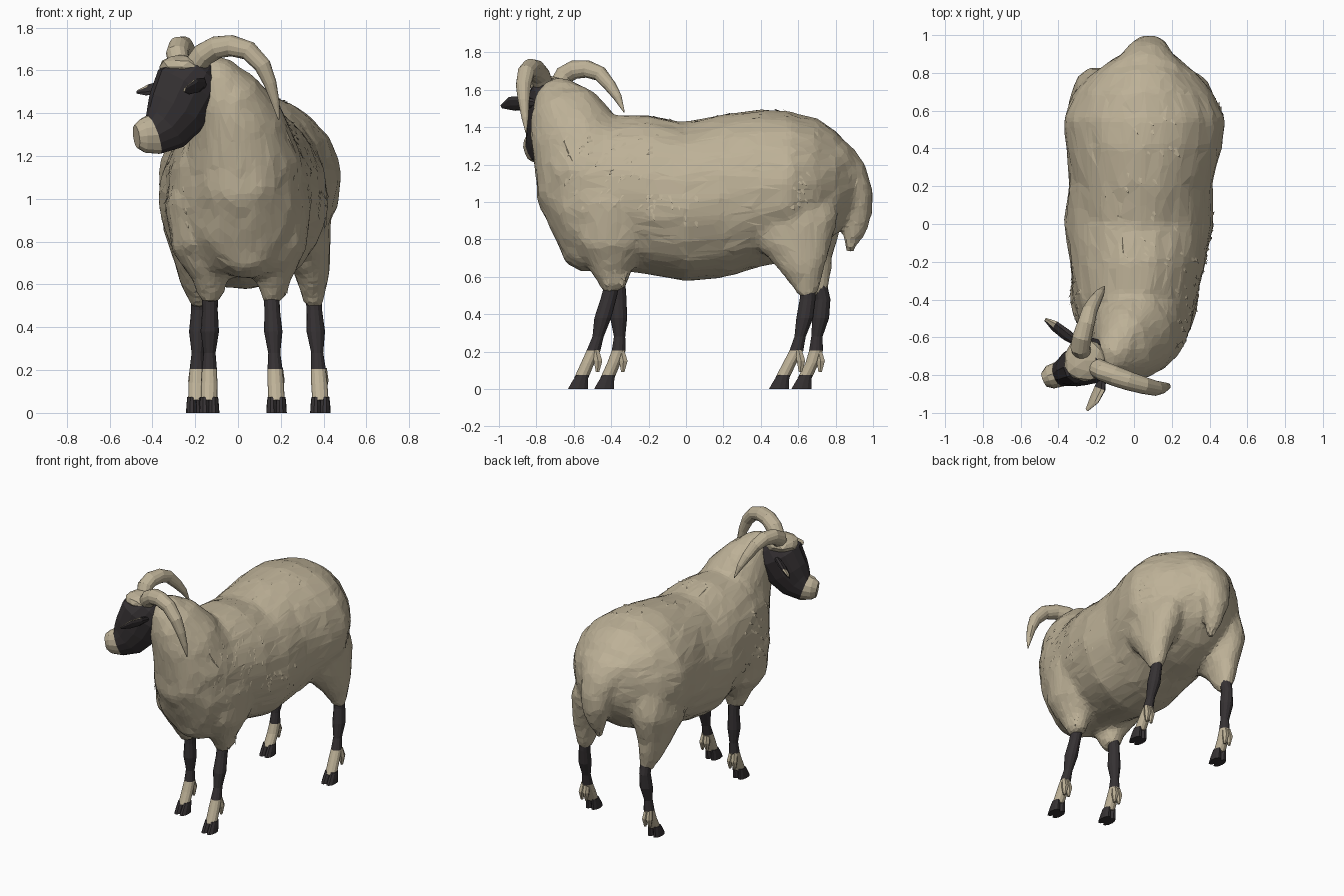
import bpy, bmesh, math, random
from mathutils import Vector, noise
from mathutils.bvhtree import BVHTree

random.seed(4)


def material(name, rgb):
    m = bpy.data.materials.new(name)
    m.diffuse_color = (*rgb, 1)
    return m


TAN = material("wool tan", (0.51, 0.44, 0.31))
DARK = material("dark skin", (0.036, 0.031, 0.033))


def loft(bm, pts, n=8, side=(1, 0, 0), tangent=None, segs=None, jitter=0):
    """Skin elliptical rings (x, y, z, half_side, half_other) along a path."""
    rings, faces = [], []
    for i, p in enumerate(pts):
        a, b = pts[max(i - 1, 0)], pts[min(i + 1, len(pts) - 1)]
        t = Vector(tangent) if tangent else (Vector(b[:3]) - Vector(a[:3])).normalized()
        s = Vector(side)
        s = (s - s.dot(t) * t).normalized()
        u = t.cross(s)
        ring = []
        for k in range(n):
            r, w = 1 + random.uniform(-jitter, jitter), k * math.tau / n
            ring.append(bm.verts.new(Vector(p[:3]) + s * p[3] * r * math.cos(w)
                                     + u * p[4] * r * math.sin(w)))
        rings.append(ring)
    for i in range(len(pts) - 1):
        for k in range(n):
            f = bm.faces.new((rings[i][k], rings[i][(k + 1) % n],
                              rings[i + 1][(k + 1) % n], rings[i + 1][k]))
            f.material_index = segs[i] if segs else 0
            faces.append(f)
    for ring, j in ((rings[0], 0), (rings[-1], -1)):
        f = bm.faces.new(ring)
        f.material_index = segs[j] if segs else 0
        faces.append(f)
    bmesh.ops.recalc_face_normals(bm, faces=faces)
    return faces


def add(name, bm, *mats):
    me = bpy.data.meshes.new(name)
    bm.to_mesh(me)
    bm.free()
    for m in mats:
        me.materials.append(m)
    ob = bpy.data.objects.new(name, me)
    bpy.context.collection.objects.link(ob)
    return ob


# ---- Fleece: trunk, neck, thighs, shoulders and tail fused into one skin
bm = bmesh.new()
trunk = [  # y, centre x, half width, top, bottom
    (0.92, .07, .08, 1.22, 1.00), (0.88, .065, .16, 1.28, .93), (0.8, .055, .265, 1.37, .83),
    (0.7, .05, .36, 1.44, .75), (0.55, .055, .425, 1.48, .69), (0.4, .052, .405, 1.49, .66),
    (0.2, .035, .375, 1.465, .60), (0, .025, .39, 1.42, .58), (-.2, .02, .355, 1.46, .62),
    (-.4, .005, .32, 1.46, .64), (-.55, .01, .29, 1.45, .64), (-.65, .02, .23, 1.40, .71),
    (-.74, .02, .16, 1.30, .90), (-.79, .02, .08, 1.2, 1.0)]
loft(bm, [(x, y, (t + b) / 2, w, (t - b) / 2) for y, x, w, t, b in trunk], 24, tangent=(0, 1, 0))
# Neck
loft(bm, [(.03, -.40, 1.0, .27, .33), (.02, -.52, 1.2, .265, .305), (-.01, -.60, 1.36, .215, .24),
          (-.06, -.655, 1.5, .155, .185), (-.11, -.69, 1.59, .095, .115),
          (-.14, -.70, 1.64, .04, .04)], 20)
# Brisket bulge between the front legs
loft(bm, [(.04, -.42, .72, .12, .08), (.035, -.55, .74, .17, .11), (.035, -.64, .79, .12, .11),
          (.035, -.68, .84, .05, .06)], 14, tangent=(0, 1, 0))
for x0, x1, x2 in ((-.20, -.18, -.13), (.20, .19, .16)):
    loft(bm, [(x0, -.38, 1.0, .14, .22), (x1, -.40, .78, .125, .19),
              (x2, -.40, .64, .085, .11), (x2, -.385, .53, .048, .055)], 14)
loft(bm, [(.22, .50, 1.1, .2, .26), (.30, .58, .85, .135, .24), (.345, .63, .66, .078, .12),
          (.355, .65, .5, .035, .045)], 14)
loft(bm, [(-.12, .55, 1.1, .2, .26), (-.21, .61, .85, .135, .23), (-.2, .665, .66, .078, .12),
          (-.18, .71, .5, .035, .045)], 14)
loft(bm, [(.065, .80, 1.24, .20, .10), (.07, .88, 1.15, .14, .085), (.08, .92, 1.05, .105, .078),
          (.08, .925, .95, .09, .065), (.08, .90, .85, .055, .055), (.08, .87, .74, .016, .02)], 14)
fleece = add("fleece_body", bm, TAN)
mod = fleece.modifiers.new("fuse", 'REMESH')
mod.mode, mod.voxel_size = 'VOXEL', 0.024
mod = fleece.modifiers.new("soften", 'SMOOTH')
mod.factor, mod.iterations = 0.5, 4
mod = fleece.modifiers.new("facet", 'DECIMATE')
mod.ratio = 0.3
dg = bpy.context.evaluated_depsgraph_get()
me = bpy.data.meshes.new_from_object(fleece.evaluated_get(dg))
fleece.modifiers.clear()
fleece.data = me
for v in me.vertices:  # lumpy wool
    v.co += v.normal * (0.006 + 0.008 * noise.noise(v.co * 9) + 0.004 * noise.noise(v.co * 25))
for p in me.polygons:
    p.use_smooth = False
    p.material_index = 0
if not me.materials:
    me.materials.append(TAN)

# ---- Wool locks scattered over shoulders, haunches and back
tree = BVHTree.FromPolygons([v.co.copy() for v in me.vertices],
                            [tuple(p.vertices) for p in me.polygons])
bm = bmesh.new()
regions = [  # count, ray start, spread, ray direction, lock direction
    (45, (1, -.38, 1.18), (0, .25, .2), (-1, 0, 0), (0, -.6, -.7)),
    (35, (-1, -.38, 1.1), (0, .22, .2), (1, 0, 0), (0, -.6, -.7)),
    (14, (1, -.1, 1.0), (0, .15, .1), (-1, 0, 0), (0, .2, -.9)),
    (12, (1, .6, 1.08), (0, .05, .1), (-1, 0, 0), (0, .4, -.8)),
    (24, (.08, .2, 2), (.15, .4, 0), (0, 0, -1), (.5, -.7, 0)),
    (14, (1, -.37, .62), (0, .07, .03), (-1, 0, 0), (0, .3, -.9))]
for count, start, spread, ray, run in regions:
    for _ in range(count):
        o = Vector(start) + Vector([s * random.uniform(-1, 1) for s in spread])
        p, nrm, _i, _d = tree.ray_cast(o, Vector(ray))
        if p is None:
            continue
        d = Vector(run) + Vector([random.uniform(-.25, .25) for _ in range(3)])
        d = (d - d.dot(nrm) * nrm).normalized()
        w = nrm.cross(d) * 0.018
        L = random.uniform(.03, .065)
        q = [bm.verts.new(c) for c in (p - d * L - nrm * .012, p + w - nrm * .006,
                                       p - w - nrm * .006, p + d * L + nrm * .007)]
        fs = [bm.faces.new([q[i] for i in t]) for t in ((0, 1, 2), (0, 3, 1), (0, 2, 3), (1, 3, 2))]
        bmesh.ops.recalc_face_normals(bm, faces=fs)
add("wool_locks", bm, TAN)

# ---- Head turned to one side, with a pale muzzle
SIDE = (.38, -.92, 0)
bm = bmesh.new()
loft(bm, [(-.16, -.70, 1.62, .07, .06), (-.185, -.715, 1.59, .10, .12),
          (-.235, -.73, 1.52, .12, .165), (-.285, -.75, 1.41, .105, .155),
          (-.34, -.773, 1.335, .083, .125), (-.395, -.795, 1.30, .068, .095),
          (-.445, -.812, 1.295, .062, .08), (-.475, -.824, 1.29, .04, .055)],
     14, SIDE, segs=[1, 1, 1, 1, 1, 0, 0], jitter=.03)
add("head", bm, TAN, DARK)

# Woolly poll between the horns
bm = bmesh.new()
bmesh.ops.create_icosphere(bm, subdivisions=2, radius=1)
for v in bm.verts:
    v.co = Vector((v.co.x * .115, v.co.y * .115, v.co.z * .055)) * random.uniform(.94, 1.06)
    v.co += Vector((-.262, -.722, 1.617))
add("poll_wool", bm, TAN)

# ---- Ears: dark outside, pale inside
for name, pts, side, first in (
        ("near_ear", [(-.165, -.80, 1.53, .02, .018), (-.18, -.87, 1.53, .045, .02),
                      (-.21, -.93, 1.525, .045, .016), (-.25, -.985, 1.51, .012, .006)],
         (.6, .2, .7), -.86),
        ("far_ear", [(-.28, -.64, 1.53, .02, .018), (-.36, -.585, 1.52, .04, .02),
                     (-.42, -.54, 1.51, .038, .015), (-.47, -.505, 1.50, .012, .006)],
         (.5, .5, .7), -.53)):
    bm = bmesh.new()
    for f in loft(bm, pts, 8, side, segs=[1, 1, 1]):
        inner = f.normal.dot(Vector((-.75, -.3, .55))) > .5
        c = f.calc_center_median().y
        tip = c < first if name == "near_ear" else c > first
        f.material_index = 0 if inner and tip else 1
    add(name, bm, TAN, DARK)

# ---- Curved horns
near = [(-.22, -.75, 1.60, .05), (-.16, -.78, 1.675, .055), (-.10, -.805, 1.708, .054),
        (-.03, -.83, 1.715, .05), (.05, -.855, 1.692, .046), (.115, -.87, 1.622, .04),
        (.15, -.867, 1.54, .031), (.175, -.86, 1.45, .019), (.19, -.855, 1.37, .003)]
far = [(-.27, -.69, 1.61, .05), (-.285, -.65, 1.68, .053), (-.275, -.60, 1.708, .051),
       (-.255, -.53, 1.712, .047), (-.235, -.46, 1.685, .041), (-.205, -.405, 1.62, .033),
       (-.18, -.365, 1.56, .023), (-.155, -.33, 1.48, .003)]
for name, pts, side in (("near_horn", near, (0, 1, 0)), ("far_horn", far, (1, 0, 0))):
    bm = bmesh.new()
    loft(bm, [(x, y, z, r, r) for x, y, z, r in pts], 14, side, jitter=.03)
    add(name, bm, TAN)

# ---- Legs: dark shank, pale pastern with tufts, cloven dark hoof
ZS = (.58, .48, .38, .28, .205, .14, .06)
WIDE = (.038, .036, .043, .028, .035, .038, .038)
DEEP = (.04, .042, .045, .03, .037, .036, .038)
legs = {  # top x, foot x, y at each height
    "front_right_leg": (.155, .18, (-.39, -.415, -.445, -.47, -.495, -.525, -.56)),
    "front_left_leg": (-.13, -.135, (-.365, -.36, -.36, -.355, -.36, -.385, -.42)),
    "hind_right_leg": (.35, .385, (.655, .65, .635, .61, .59, .555, .515)),
    "hind_left_leg": (-.18, -.195, (.71, .73, .72, .70, .695, .675, .635))}
for name, (xt, xf, ys) in legs.items():
    bm = bmesh.new()
    xs = [xt + (xf - xt) * (.58 - z) / .52 for z in ZS]
    loft(bm, list(zip(xs, ys, ZS, WIDE, DEEP)), 12, tangent=(0, 0, 1), segs=[1, 1, 1, 1, 0, 0])
    for s in (-1, 1):
        loft(bm, [(xf + s * .012, ys[4] + .012, .21, .018, .02),
                  (xf + s * .016, ys[4] + .025, .15, .022, .026),
                  (xf + s * .018, ys[4] + .022, .09, .008, .01)], 6, tangent=(0, 0, 1))
        hx, hy = xf + s * .021, ys[6]
        loft(bm, [(hx, hy + .006, .075, .021, .034), (hx, hy - .008, .035, .025, .046),
                  (hx, hy - .018, 0, .027, .056)], 10, tangent=(0, 0, 1), segs=[1, 1])
    add(name, bm, TAN, DARK)
